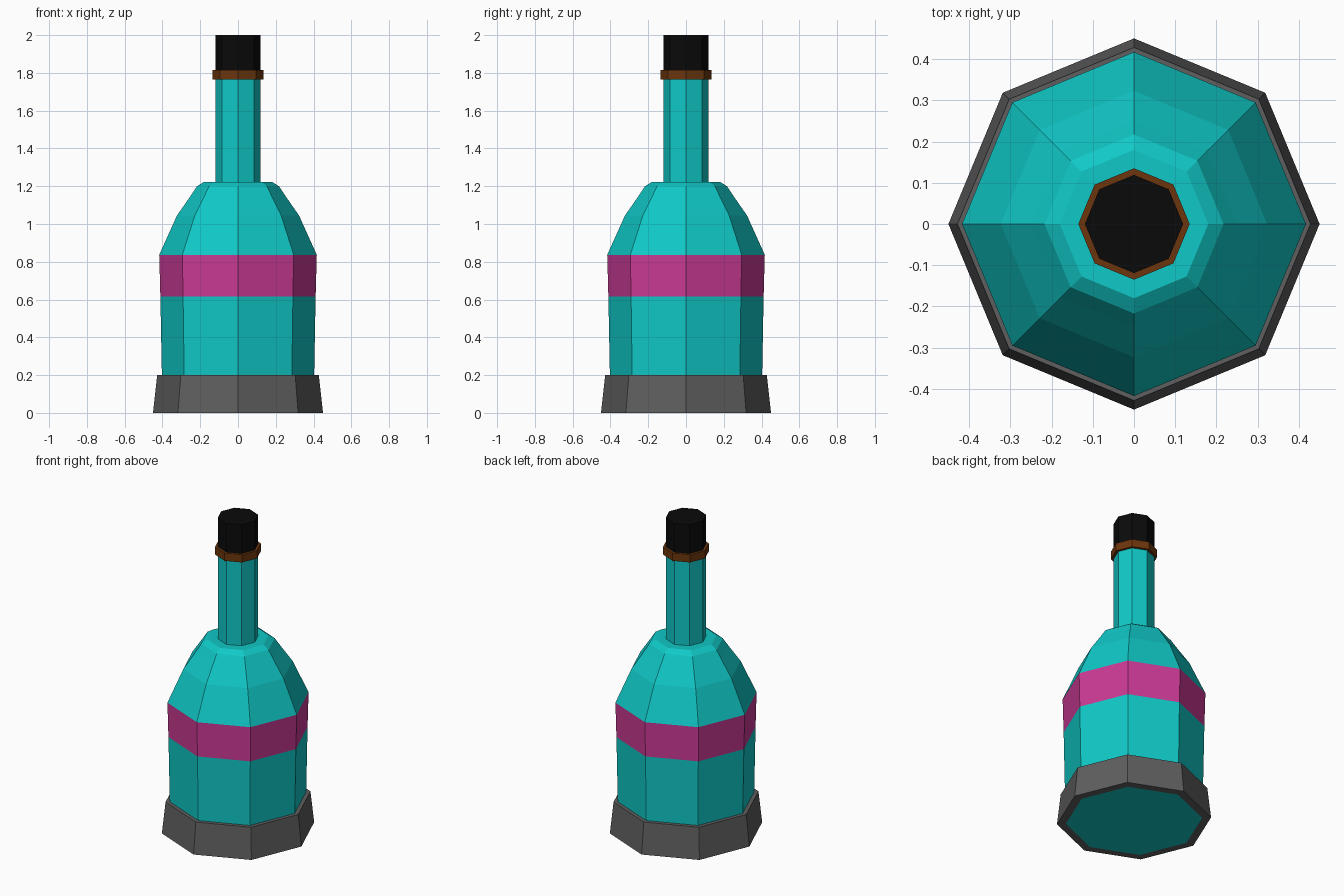
import bpy
import bmesh
import math

cube = bpy.data.objects.get("Cube")
if cube:
    bpy.data.objects.remove(cube, do_unlink=True)

SIDES = 8


def make_material(name, rgb):
    mat = bpy.data.materials.new(name)
    color = (*rgb, 1.0)
    mat.diffuse_color = color
    mat.use_nodes = True
    mat.node_tree.nodes["Principled BSDF"].inputs["Base Color"].default_value = color
    return mat


def lathe(name, profile, mats, closed=False, band=None):
    """Spin (radius, height) points into flat octagonal rings, with corners on the axes."""
    bm = bmesh.new()
    rings = []
    for r, z in profile:
        angles = [math.tau * i / SIDES for i in range(SIDES)]
        rings.append([bm.verts.new((r * math.cos(a), r * math.sin(a), z)) for a in angles])
    pairs = list(zip(rings, rings[1:]))
    if closed:
        pairs.append((rings[-1], rings[0]))
    else:
        bm.faces.new(rings[0][::-1])
        bm.faces.new(rings[-1])
    for low, high in pairs:
        for i in range(SIDES):
            j = (i + 1) % SIDES
            bm.faces.new((low[i], low[j], high[j], high[i]))
    bmesh.ops.recalc_face_normals(bm, faces=bm.faces)
    # Second colour between two heights
    if band:
        for f in bm.faces:
            if band[0] < f.calc_center_median().z < band[1]:
                f.material_index = 1
    mesh = bpy.data.meshes.new(name)
    bm.to_mesh(mesh)
    bm.free()
    for m in mats:
        mesh.materials.append(m)
    obj = bpy.data.objects.new(name, mesh)
    bpy.context.collection.objects.link(obj)
    return obj


teal = make_material("teal_glass", (0.005, 0.58, 0.57))
pink = make_material("pink_label", (0.59, 0.042, 0.30))
grey = make_material("dark_grey", (0.113, 0.113, 0.113))
brown = make_material("brown_ring", (0.152, 0.036, 0.004))
black = make_material("black_stopper", (0.003, 0.003, 0.003))

# Bottle: belly with label band, stepped shoulder, ledge and neck
lathe("bottle", [
    (0.398, 0), (0.403, 0.2), (0.411, 0.615), (0.417, 0.837),
    (0.323, 1.045), (0.25, 1.15), (0.217, 1.2), (0.18, 1.223),
    (0.119, 1.223), (0.119, 1.79),
], [teal, pink], band=(0.615, 0.837))

# Foot: tapered collar around the bottom
lathe("foot_collar", [(0.398, 0), (0.45, 0), (0.428, 0.2), (0.403, 0.2)], [grey], closed=True)

# Neck ring and stopper
lathe("neck_ring", [(0.135, 1.765), (0.135, 1.815)], [brown])
lathe("stopper", [(0.119, 1.8), (0.119, 2)], [black])
